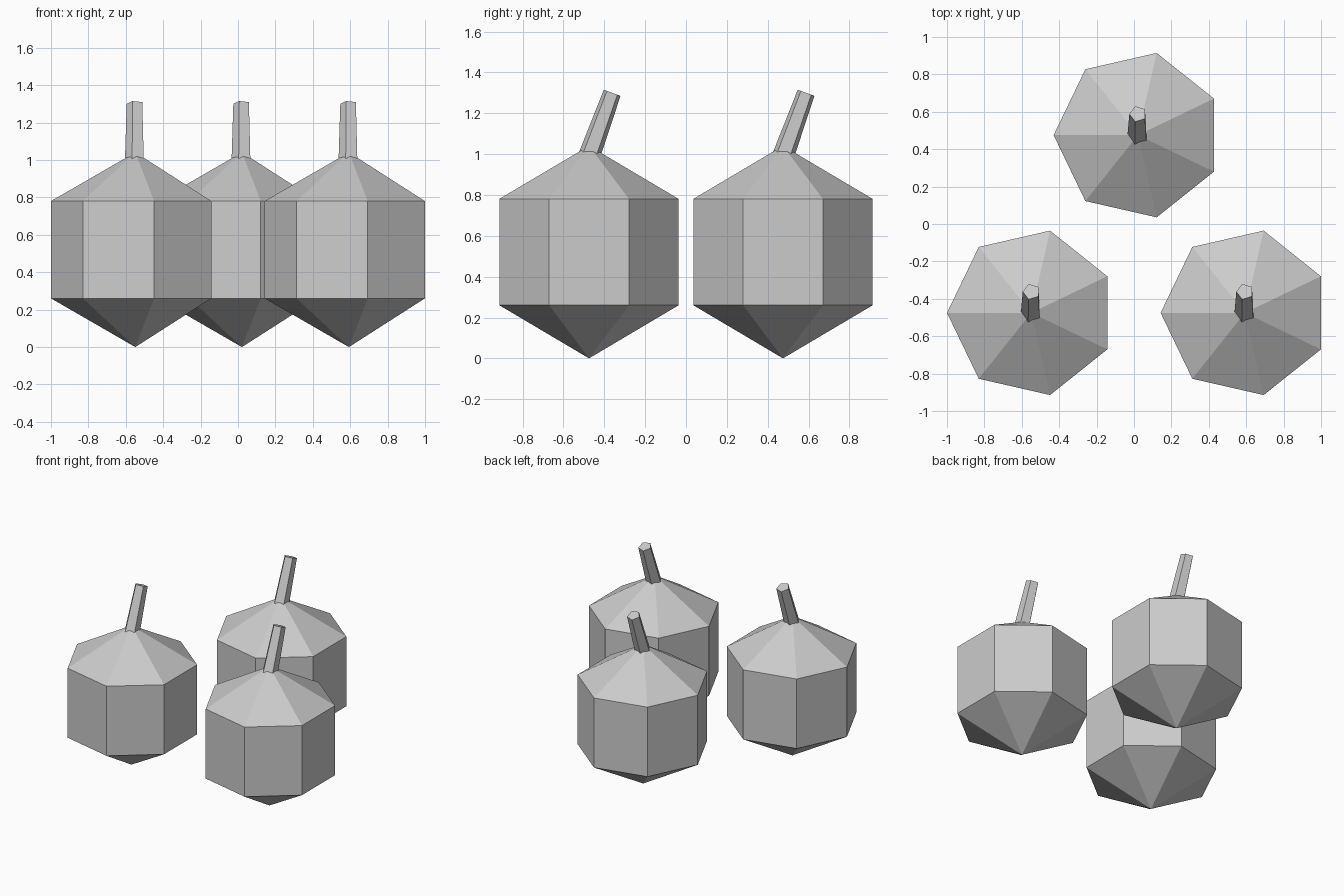
import bpy, bmesh, math
from mathutils import Matrix

if "Cube" in bpy.data.objects:
    bpy.data.objects.remove(bpy.data.objects["Cube"])

grey = bpy.data.materials.new("plain grey")
grey.diffuse_color = (0.6, 0.6, 0.6, 1)
grey.use_nodes = True
grey.node_tree.nodes["Principled BSDF"].inputs["Base Color"].default_value = grey.diffuse_color

R = 0.5205           # fruit radius
TILT = math.radians(-20)


def add_part(name, bm, loc):
    mesh = bpy.data.meshes.new(name)
    bm.to_mesh(mesh)
    bm.free()
    mesh.materials.append(grey)
    ob = bpy.data.objects.new(name, mesh)
    ob.location = loc
    bpy.context.collection.objects.link(ob)


def fruit(x, y):
    # seven-sided low-poly body, one corner pointing to -x
    bm = bmesh.new()
    bmesh.ops.create_uvsphere(bm, u_segments=7, v_segments=3, radius=R)
    corner = max((v for v in bm.verts if v.co.xy.length > 0.1), key=lambda v: v.co.x)
    turn = math.pi - math.atan2(corner.co.y, corner.co.x)
    bm.transform(Matrix.Rotation(turn, 4, 'Z'))
    add_part("fruit_body", bm, (x, y, R))

    # five-sided tapered stem leaning backwards, one corner pointing to -x
    bm = bmesh.new()
    rings = []
    for r, h in ((0.056, 0.0), (0.046, 0.34)):
        rings.append([bm.verts.new((r * math.cos(a), r * math.sin(a), h))
                      for a in (math.radians(180 + 72 * i) for i in range(5))])
    low, top = rings
    for i in range(5):
        j = (i + 1) % 5
        bm.faces.new((low[i], low[j], top[j], top[i]))
    bm.faces.new(low[::-1])
    bm.faces.new(top)
    bm.transform(Matrix.Rotation(TILT, 4, 'X'))
    add_part("fruit_stem", bm, (x, y - 0.003, 0.981))


# three fruits in a triangle
for x, y in ((-0.549, -0.475), (0.593, -0.475), (0.021, 0.475)):
    fruit(x, y)
